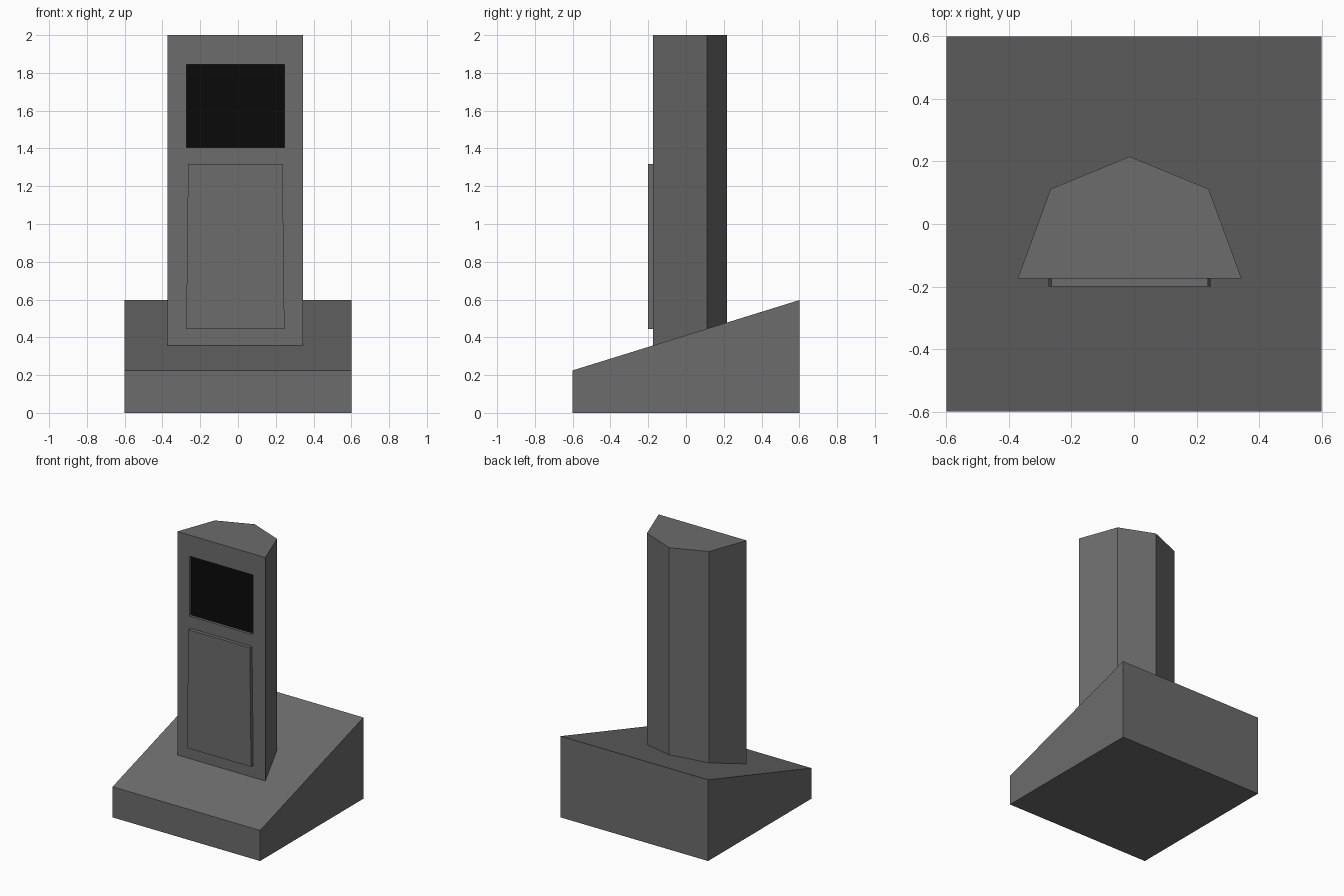
import bpy, bmesh

if "Cube" in bpy.data.objects:
    bpy.data.objects.remove(bpy.data.objects["Cube"])


def material(name, value):
    m = bpy.data.materials.new(name)
    m.diffuse_color = (value, value, value, 1)
    m.use_nodes = True
    m.node_tree.nodes["Principled BSDF"].inputs["Base Color"].default_value = m.diffuse_color
    return m


grey = material("stone_grey", 0.15)
black = material("screen_black", 0.003)


def prism(bm, low, high):
    """Close two matching loops of points into a solid."""
    a = [bm.verts.new(p) for p in low]
    b = [bm.verts.new(p) for p in high]
    n = len(a)
    sides = [bm.faces.new((a[i], a[(i + 1) % n], b[(i + 1) % n], b[i])) for i in range(n)]
    bm.faces.new(a[::-1])
    bm.faces.new(b)
    return sides


def finish(bm, name, mats):
    bmesh.ops.recalc_face_normals(bm, faces=bm.faces[:])
    me = bpy.data.meshes.new(name)
    bm.to_mesh(me)
    bm.free()
    for m in mats:
        me.materials.append(m)
    ob = bpy.data.objects.new(name, me)
    bpy.context.collection.objects.link(ob)
    return ob


def slope(y):
    """Height of the base's sloping top."""
    return 0.225 + (y + 0.6) * (0.597 - 0.225) / 1.2


# Wedge base
bm = bmesh.new()
square = [(-0.6, -0.6), (0.6, -0.6), (0.6, 0.6), (-0.6, 0.6)]
prism(bm, [(x, y, 0) for x, y in square], [(x, y, slope(y)) for x, y in square])
finish(bm, "wedge_base", [grey])

# Five-sided pillar, sunk slightly into the slope
CX = -0.014
outline = [(-0.358, -0.174), (0.358, -0.174), (0.253, 0.112), (0, 0.216), (-0.253, 0.112)]
outline = [(x + CX, y) for x, y in outline]
bm = bmesh.new()
front = prism(bm, [(x, y, slope(y) - 0.01) for x, y in outline],
              [(x, y, 2) for x, y in outline])[0]
bm.normal_update()

# Recessed screen in the pillar front: rim loop, then sunken black face
for y in (-0.174, -0.155):
    mid = front.calc_center_median()
    bmesh.ops.inset_individual(bm, faces=[front], thickness=0.01)
    for v in front.verts:
        v.co = (CX + (0.259 if v.co.x > mid.x else -0.259), y,
                1.845 if v.co.z > mid.z else 1.405)
front.material_index = 1
finish(bm, "pillar", [grey, black])

# Raised front panel, slightly narrower at the top
bm = bmesh.new()


def panel_loop(y):
    return [(CX - 0.26, y, 0.445), (CX + 0.26, y, 0.445),
            (CX + 0.25, y, 1.317), (CX - 0.25, y, 1.317)]


prism(bm, panel_loop(-0.2), panel_loop(-0.17))
finish(bm, "front_panel", [grey])
